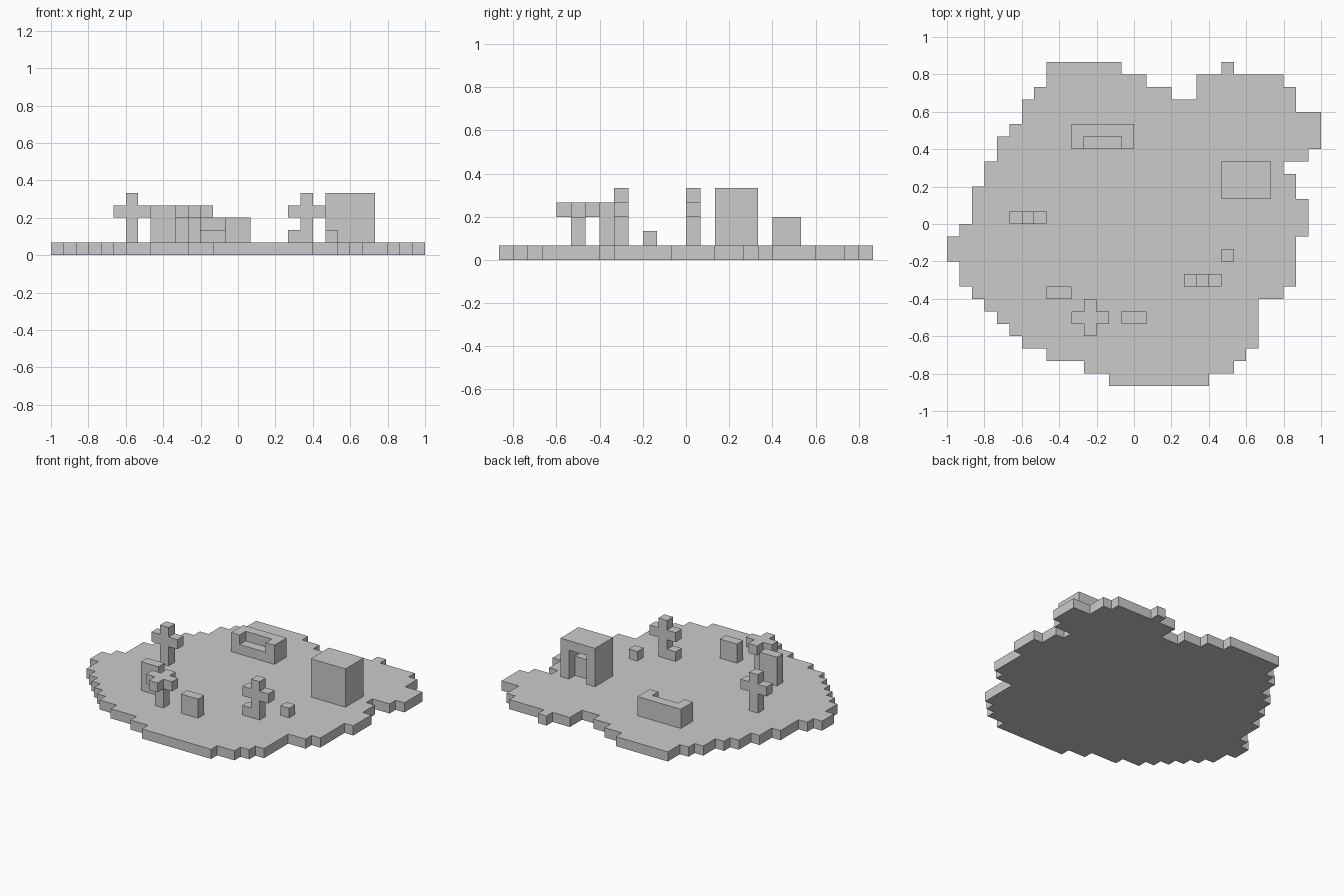
import bpy, bmesh, math
from mathutils import Vector

if "Cube" in bpy.data.objects:
    bpy.data.objects.remove(bpy.data.objects["Cube"])

U = 1 / 15  # size of one grid cell
SIDES = [Vector(d) for d in
         ((1, 0, 0), (-1, 0, 0), (0, 1, 0), (0, -1, 0), (0, 0, 1), (0, 0, -1))]


def box_cells(x0, x1, y0, y1, z0, z1):
    return {(x, y, z) for x in range(x0, x1) for y in range(y0, y1) for z in range(z0, z1)}


def build(name, boxes, cut=()):
    """Make one clean mesh from a union of grid boxes minus the cut boxes."""
    cells = set().union(*(box_cells(*b) for b in boxes))
    for c in cut:
        cells -= box_cells(*c)
    bm = bmesh.new()
    for cell in cells:
        mid = Vector(cell) + Vector((.5, .5, .5))
        for n in SIDES:
            if tuple(int(a + b) for a, b in zip(cell, n)) in cells:
                continue
            u = n.yzx
            v = n.cross(u)
            bm.faces.new([bm.verts.new((mid + n / 2 + (u * a + v * b) / 2) * U)
                          for a, b in ((-1, -1), (1, -1), (1, 1), (-1, 1))])
    bmesh.ops.remove_doubles(bm, verts=bm.verts, dist=1e-4)
    bmesh.ops.dissolve_limit(bm, angle_limit=math.radians(1), verts=bm.verts, edges=bm.edges)
    bmesh.ops.recalc_face_normals(bm, faces=bm.faces)
    me = bpy.data.meshes.new(name)
    bm.to_mesh(me)
    bm.free()
    ob = bpy.data.objects.new(name, me)
    bpy.context.collection.objects.link(ob)
    return ob


# Island ground: left and right end of each row, from the front row to the back
left = [-2, -4, -7, -9, -10, -11, -12, -13, -14, -14, -15, -15, -14,
        -13, -13, -13, -12, -12, -11, -11, -10, -9, -9, -8, -7, -7]
right = [6, 8, 9, 10, 10, 10, 10, 12, 13, 13, 13, 13, 14,
         14, 14, 13, 13, 12, 14, 15, 15, 15, 13, 13, 12, 8]
rows = [(l, r, y, y + 1, 0, 1) for y, (l, r) in enumerate(zip(left, right), -13)]
bay = [(3, 5, 10, 11, 0, 1), (1, 5, 11, 12, 0, 1), (-1, 7, 12, 13, 0, 1)]
build("island_ground", rows, bay)

# Shelter with an opening at the back and a block inside
build("shelter", [(7, 11, 2, 5, 1, 5)],
      [(8, 10, 4, 5, 1, 4), (8, 10, 3, 4, 3, 4)])

# Bench with armrests, open to the front
build("bench", [(-5, 0, 6, 8, 1, 3)], [(-4, -1, 6, 7, 2, 3)])


# Cross-shaped posts
def cross_post(name, x, y, extra=()):
    build(name, [(x, x + 1, y, y + 1, 1, 5), (x - 1, x + 2, y, y + 1, 3, 4), *extra])


cross_post("left_cross_post", -9, 0)
cross_post("right_cross_post", 5, -5, [(4, 5, -5, -4, 1, 2)])

# Small tree with a plus-shaped top
build("plus_tree", [(-4, -3, -8, -7, 1, 4), (-5, -2, -8, -7, 3, 4), (-4, -3, -9, -6, 3, 4)])

# Standing stones and a loose cube
build("tall_stone", [(-7, -5, -6, -5, 1, 4)])
build("short_stone", [(-1, 1, -8, -7, 1, 3)])
build("loose_cube", [(7, 8, -3, -2, 1, 2)])
